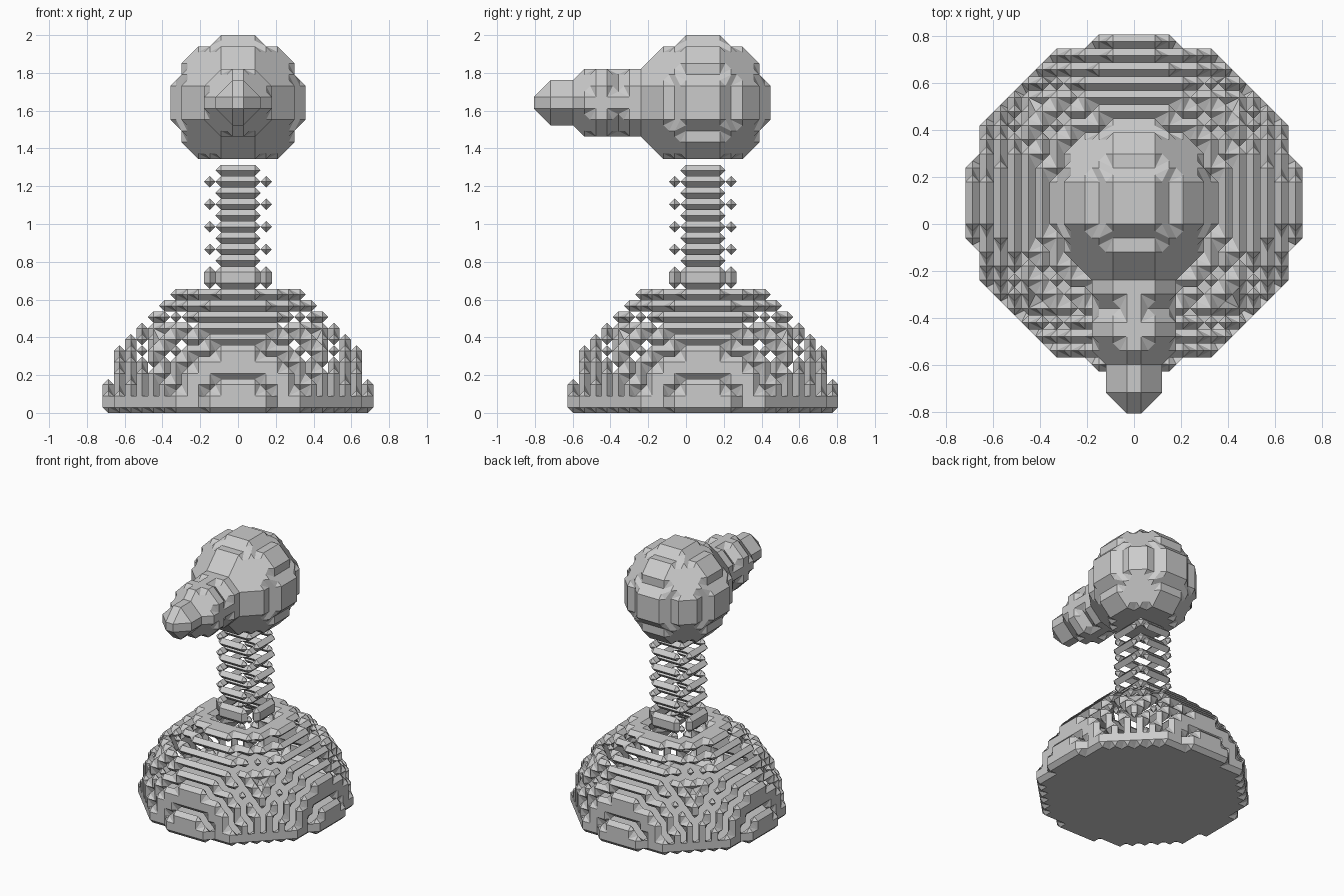
import bpy, bmesh
from itertools import product

if "Cube" in bpy.data.objects:
    bpy.data.objects.remove(bpy.data.objects["Cube"])

P = 2 / 33.5                  # size of one grid block
Y0 = 1.5 * P                  # the round base is set back from the model centre
CORNERS = list(product((0, 1), repeat=3))
STEPS = [(1, 0, 0), (-1, 0, 0), (0, 1, 0), (0, -1, 0), (0, 0, 1), (0, 0, -1)]


def add(a, b):
    return (a[0] + b[0], a[1] + b[1], a[2] + b[2])


def ball(radius, cy=0):
    """Blocks whose centres lie inside a sphere."""
    r = range(-radius, radius)
    return {(i, j + cy, k) for i, j, k in product(r, r, r)
            if (i + .5) ** 2 + (j + .5) ** 2 + (k + .5) ** 2 <= radius ** 2}


def shell(solid):
    """Keep only the blocks exposed on at least one side."""
    return {v for v in solid if any(add(v, s) not in solid for s in STEPS)}


def cell_sides():
    """Corner cycles of a unit cell, counter-clockwise from outside."""
    sides = []
    for axis, side in product(range(3), (0, 1)):
        cycle = []
        for u, w in ((0, 0), (1, 0), (1, 1), (0, 1)):
            c = [0, 0, 0]
            c[axis], c[(axis + 1) % 3], c[(axis + 2) % 3] = side, u, w
            cycle.append(tuple(c))
        sides.append(cycle if side else cycle[::-1])
    return sides


SIDES = cell_sides()


def chamfered(name, blocks, z=0.0):
    """Skin a block set with 45 degree chamfers; diagonal blocks stay apart."""
    bm = bmesh.new()
    verts = {}

    def vert(key):
        if key not in verts:
            x, y, h = ((c / 2 + .5) * P for c in key)
            verts[key] = bm.verts.new((x, y + Y0, h + z))
        return verts[key]

    cells = {(v[0] - c[0], v[1] - c[1], v[2] - c[2]) for v in blocks for c in CORNERS}
    for cell in sorted(cells):
        link = {}
        for side in SIDES:
            cyc = [add(cell, c) for c in side]
            full = [c in blocks for c in cyc]
            for n in range(4):
                if full[n] and not full[n - 1]:
                    m = n
                    while full[(m + 1) % 4]:
                        m += 1
                    link[add(cyc[n - 1], cyc[n])] = add(cyc[m % 4], cyc[(m + 1) % 4])
        while link:
            key, nxt = link.popitem()
            loop = [key]
            while nxt != key:
                loop.append(nxt)
                nxt = link.pop(nxt)
            bm.faces.new([vert(k) for k in loop])

    # split bent faces, then merge the flat ones
    bm.normal_update()
    bent = [f for f in bm.faces
            if any(abs((v.co - f.verts[0].co).dot(f.normal)) > 1e-5 for v in f.verts)]
    bmesh.ops.triangulate(bm, faces=bent)
    bmesh.ops.dissolve_limit(bm, angle_limit=0.01, verts=bm.verts[:], edges=bm.edges[:])
    me = bpy.data.meshes.new(name)
    bm.to_mesh(me)
    bm.free()
    ob = bpy.data.objects.new(name, me)
    bpy.context.collection.objects.link(ob)
    return ob


# hollow dome and ribbed neck, hollowed together
solid = {v for v in ball(12) if v[2] >= 0}
for k in range(11, 22):
    wide = k <= 12 or k % 2 == 0
    radius_sq = 9 if wide else 5
    solid |= {(i, j, k) for i, j in product(range(-3, 3), repeat=2)
              if (i + .5) ** 2 + (j + .5) ** 2 <= radius_sq}
skin = shell(solid)
chamfered("dome_base", {v for v in skin if v[2] < 11})
chamfered("ribbed_neck", {v for v in skin if v[2] >= 11})

# solid head with a flat underside, plus the tapering snout
head = {v for v in ball(6) if v[2] > -6}
snout = ball(3, -6) | ball(3, -9) | ball(2, -13)
chamfered("head_and_snout", head | snout, 27.5 * P)
